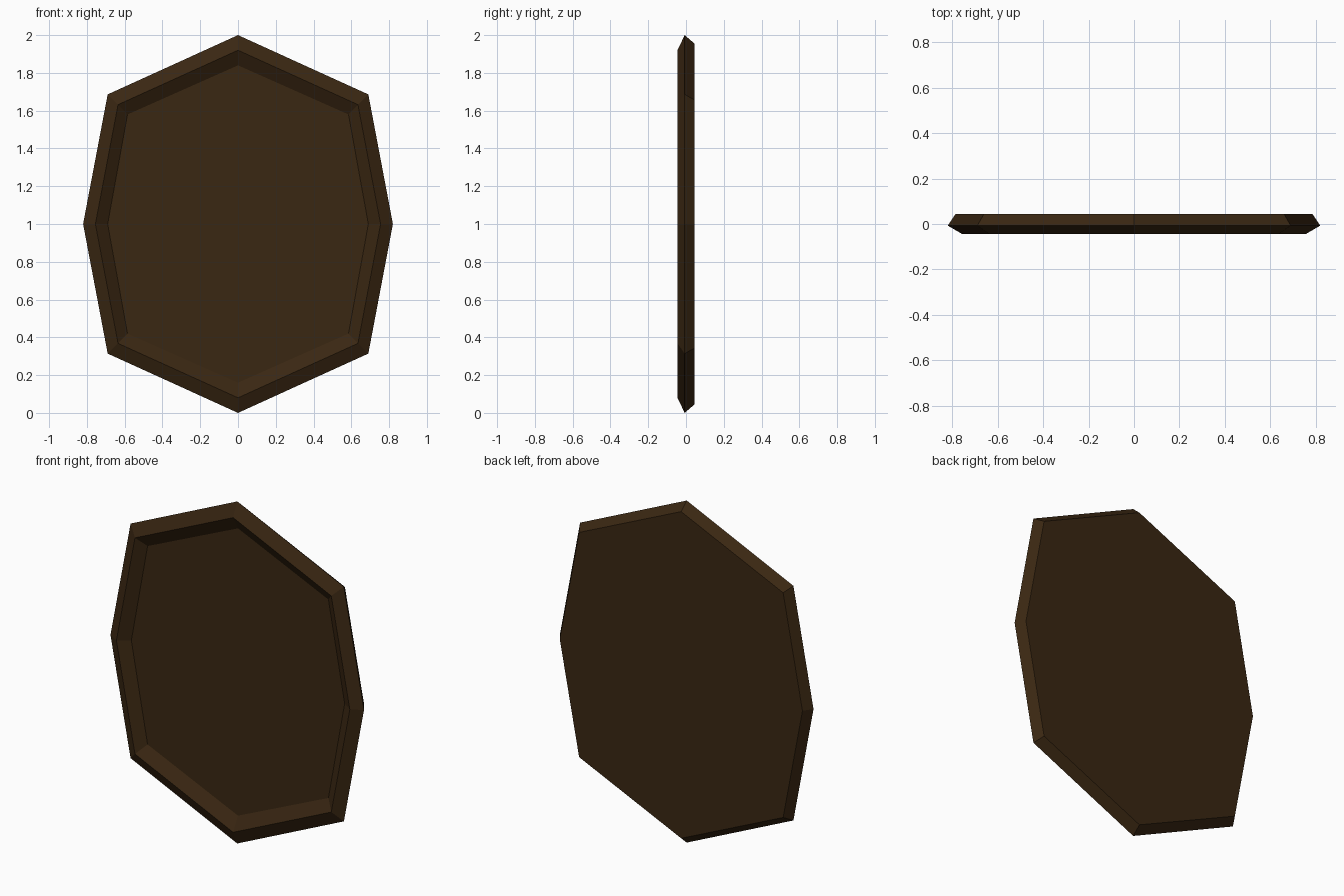
import bpy, bmesh

if "Cube" in bpy.data.objects:
    bpy.data.objects.remove(bpy.data.objects["Cube"])

# Dark wood colour
wood = bpy.data.materials.new("dark brown wood")
wood.diffuse_color = (0.042, 0.020, 0.006, 1)
wood.use_nodes = True
wood.node_tree.nodes["Principled BSDF"].inputs["Base Color"].default_value = wood.diffuse_color


def ring_points(side, diag_x, diag_z, top, y):
    """Eight-sided tall outline centred on z = 1."""
    quarter = [(side, 0), (diag_x, diag_z), (0, top), (-diag_x, diag_z)]
    outline = quarter + [(-x, -z) for x, z in quarter]
    return [(x, y, 1 + z) for x, z in outline]


# Rings from the recessed front floor, over the rim, to the flat back
rings = [
    (0.69, 0.585, 0.58, 0.84, 0.000),    # recessed floor
    (0.755, 0.635, 0.632, 0.92, -0.045),  # front crest
    (0.82, 0.69, 0.686, 1.00, -0.007),   # outer edge
    (0.785, 0.66, 0.657, 0.955, 0.045),  # back plate
]

bm = bmesh.new()
loops = [[bm.verts.new(p) for p in ring_points(*r)] for r in rings]
for a, b in zip(loops, loops[1:]):
    for i in range(8):
        j = (i + 1) % 8
        bm.faces.new((a[i], a[j], b[j], b[i]))
bm.faces.new(loops[0])
bm.faces.new(loops[-1])
bmesh.ops.recalc_face_normals(bm, faces=bm.faces)

# Shallow octagonal tray-like panel
mesh = bpy.data.meshes.new("octagonal_panel")
bm.to_mesh(mesh)
bm.free()
mesh.materials.append(wood)
panel = bpy.data.objects.new("octagonal_panel", mesh)
bpy.context.collection.objects.link(panel)
